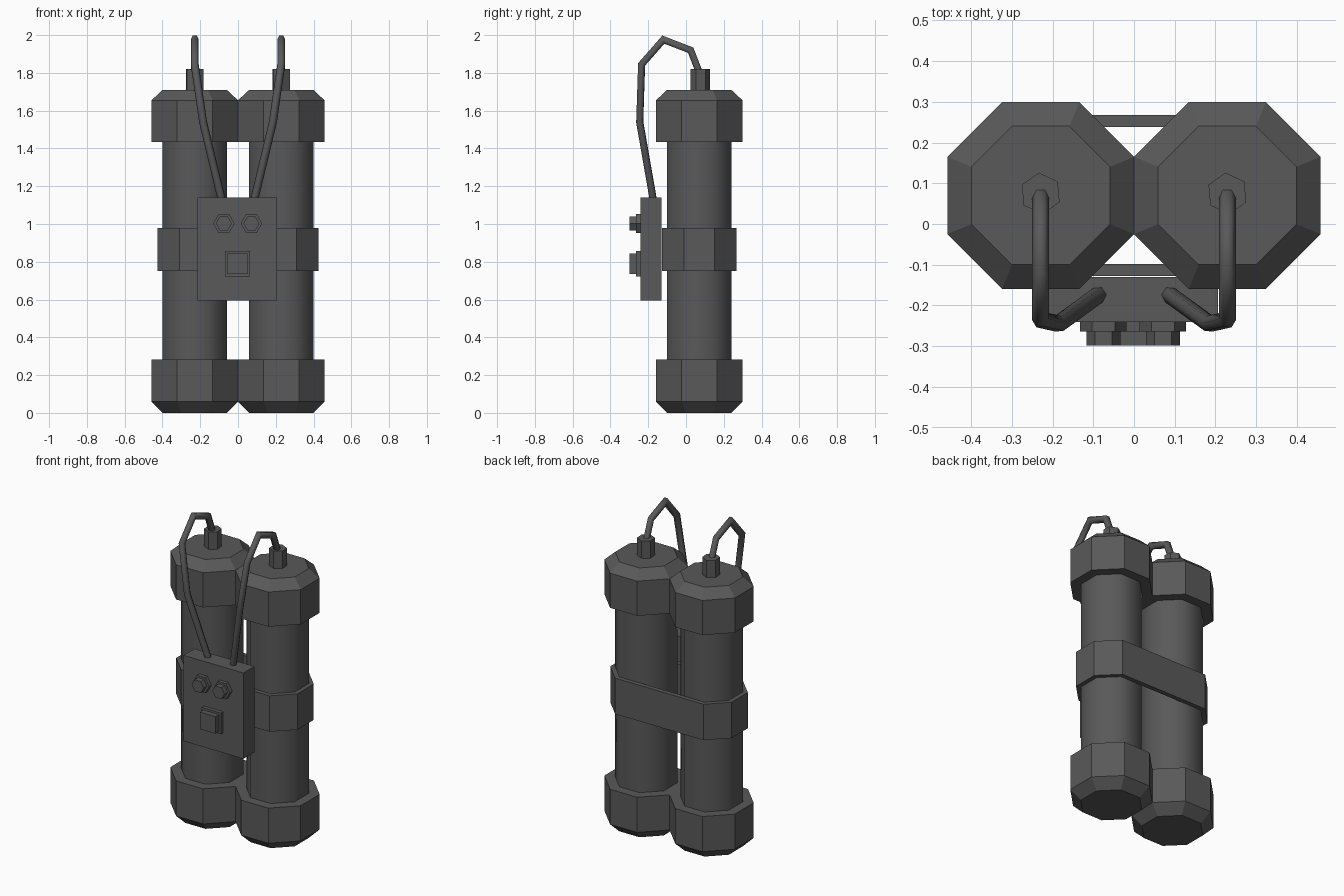
import bpy, bmesh, math
from mathutils import Vector

old = bpy.data.objects.get("Cube")
if old:
    bpy.data.objects.remove(old, do_unlink=True)

grey = bpy.data.materials.new("dark_grey")
grey.use_nodes = True
tone = (0.1, 0.1, 0.1, 1)
grey.diffuse_color = tone
grey.node_tree.nodes["Principled BSDF"].inputs["Base Color"].default_value = tone

TANK_X, TANK_Y = 0.229, 0.07
FLAT = math.cos(math.pi / 8)  # flat-to-corner ratio of an octagon


def finish(name, bm, smooth=None):
    bmesh.ops.recalc_face_normals(bm, faces=bm.faces[:])
    mesh = bpy.data.meshes.new(name)
    bm.to_mesh(mesh)
    bm.free()
    mesh.materials.append(grey)
    obj = bpy.data.objects.new(name, mesh)
    bpy.context.collection.objects.link(obj)
    if smooth:
        bpy.ops.object.select_all(action="DESELECT")
        obj.select_set(True)
        bpy.context.view_layer.objects.active = obj
        bpy.ops.object.shade_smooth_by_angle(angle=math.radians(smooth))
    return obj


def loft(name, rings, smooth=None):
    """Skin a list of equal-length point rings and close both ends."""
    bm = bmesh.new()
    loops = [[bm.verts.new(p) for p in ring] for ring in rings]
    n = len(loops[0])
    for a, b in zip(loops, loops[1:]):
        for i in range(n):
            j = (i + 1) % n
            bm.faces.new((a[i], a[j], b[j], b[i]))
    bm.faces.new(loops[0][::-1])
    bm.faces.new(loops[-1])
    return finish(name, bm, smooth)


def circle(n, r, start=0.0):
    angles = [start + math.tau * i / n for i in range(n)]
    return [(r * math.cos(a), r * math.sin(a)) for a in angles]


def column(name, x, y, profile, n, start, smooth=None):
    """Upright prism through (radius, height) pairs."""
    loft(name, [[(x + u, y + v, z) for u, v in circle(n, r, start)]
                for r, z in profile], smooth)


def knob(name, x, z, profile, n, start):
    """Stepped prism facing the front, through (radius, y) pairs."""
    loft(name, [[(x + u, y, z + v) for u, v in circle(n, r, start)]
                for r, y in profile])


def hose(name, points, radius, n=6):
    pts = [Vector(p) for p in points]
    segs = [(b - a).normalized() for a, b in zip(pts, pts[1:])]
    # Project one cross-section along each segment onto the mitre planes
    side = Vector((1, 0, 0))
    up = segs[0].cross(side).normalized()
    ring = [pts[0] + side * u + up * v for u, v in circle(n, radius)]
    rings = [ring]
    for i, d in enumerate(segs):
        nxt = segs[i + 1] if i + 1 < len(segs) else d
        normal = (d + nxt).normalized()
        ring = [p + d * ((pts[i + 1] - p).dot(normal) / d.dot(normal)) for p in ring]
        rings.append(ring)
    loft(name, rings, 70)


# Tanks, end caps, nozzles and hoses
for label, s in (("left", 1), ("right", -1)):
    x = s * TANK_X
    wide, narrow = 0.229 / FLAT, 0.17 / FLAT
    column(label + "_tank", x, TANK_Y, [(narrow, 0.2), (narrow, 1.5)], 8, math.pi / 8, 50)
    column(label + "_bottom_cap", x, TANK_Y,
           [(narrow, 0), (wide, 0.06), (wide, 0.283)], 8, math.pi / 8)
    column(label + "_top_cap", x, TANK_Y,
           [(wide, 1.435), (wide, 1.655), (narrow, 1.71)], 8, math.pi / 8)
    column(label + "_nozzle", x, TANK_Y + 0.005, [(0.051, 1.69), (0.051, 1.82)],
           6, math.radians(95))
    hose(label + "_hose", [(x, 0.075, 1.79), (x, 0.025, 1.92), (x, -0.12, 1.976),
                           (x, -0.235, 1.845), (s * 0.185, -0.245, 1.54),
                           (s * 0.082, -0.17, 1.11)], 0.021)

# Strap wrapped round both tanks
def strap_outline(flat):
    right = [p for p in circle(8, flat / FLAT, math.pi / 8)]
    half = [(TANK_X + u, TANK_Y + v) for u, v in right if u > 0]
    half.sort(key=lambda p: p[1])
    return half + [(-u, v) for u, v in reversed(half)]

bm = bmesh.new()
outer, inner = strap_outline(0.197), strap_outline(0.168)
corners = [[bm.verts.new((u, v, z)) for u, v in line]
           for line, z in ((outer, 0.752), (outer, 0.98), (inner, 0.98), (inner, 0.752))]
count = len(outer)
for k in range(4):
    a, b = corners[k], corners[(k + 1) % 4]
    for i in range(count):
        j = (i + 1) % count
        bm.faces.new((a[i], a[j], b[j], b[i]))
finish("strap", bm)

# Control box
bm = bmesh.new()
bmesh.ops.create_cube(bm, size=1)
bmesh.ops.scale(bm, vec=(0.42, 0.11, 0.545), verts=bm.verts)
bmesh.ops.translate(bm, vec=(-0.004, -0.185, 0.868), verts=bm.verts)
finish("control_box", bm)

# Knobs and square button on the box
for label, x in (("left_knob", 0.071), ("right_knob", -0.075)):
    knob(label, x, 1.003, [(0.057, -0.23), (0.057, -0.264), (0.042, -0.264),
                           (0.042, -0.298)], 6, 0)
half = math.sqrt(2)
knob("square_button", -0.003, 0.79, [(0.067 * half, -0.23), (0.067 * half, -0.264),
                                     (0.054 * half, -0.264), (0.054 * half, -0.298)],
     4, math.pi / 4)
